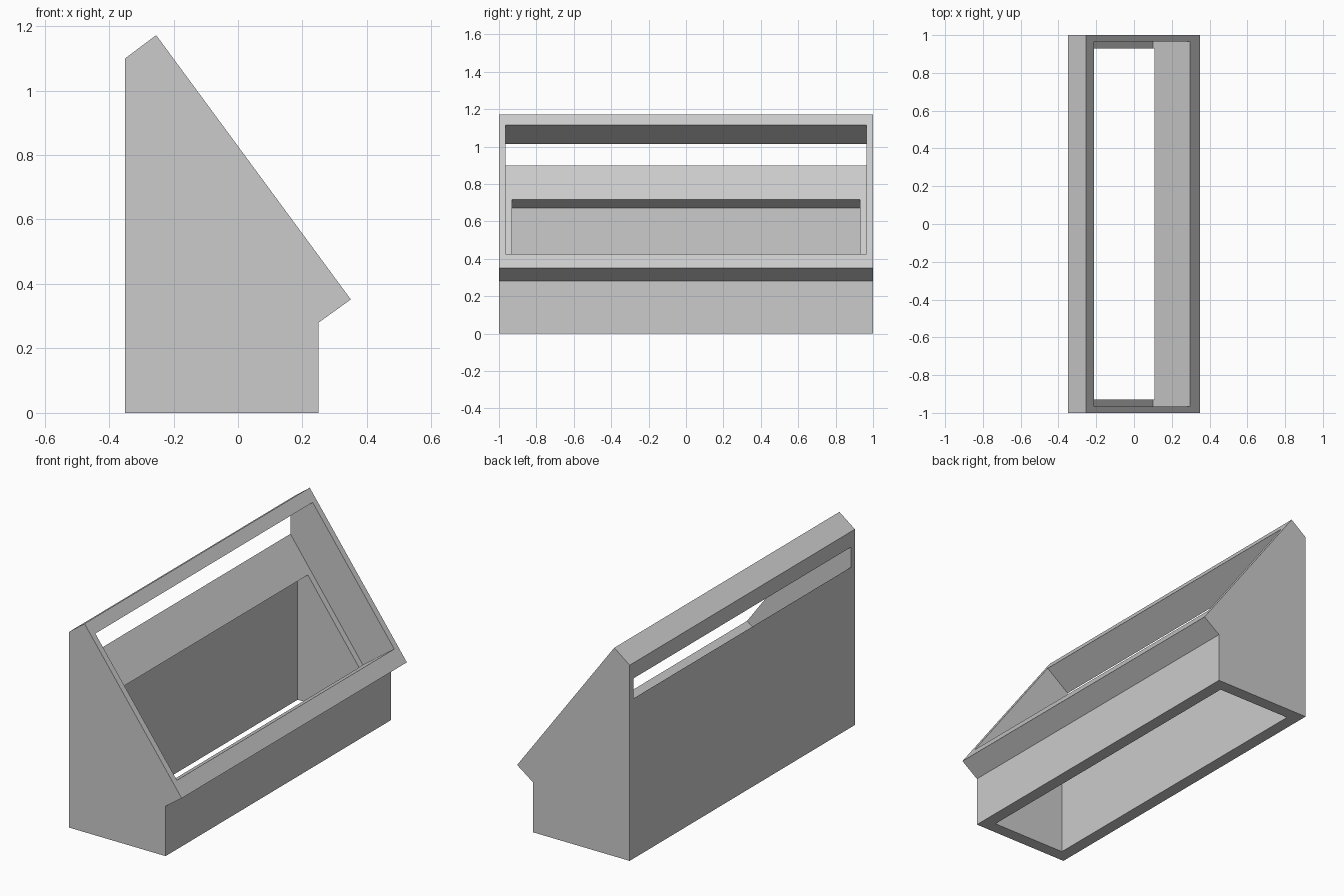
import bpy
import bmesh

cube = bpy.data.objects.get("Cube")
if cube:
    bpy.data.objects.remove(cube, do_unlink=True)

grey = bpy.data.materials.new("plain grey")
grey.use_nodes = True
colour = (0.6, 0.6, 0.6, 1)
grey.diffuse_color = colour
grey.node_tree.nodes["Principled BSDF"].inputs["Base Color"].default_value = colour


def prism(name, profile, half_width):
    """Extrude a side profile (x, z) along y, centred on y = 0."""
    bm = bmesh.new()
    face = bm.faces.new([bm.verts.new((x, -half_width, z)) for x, z in profile])
    extruded = bmesh.ops.extrude_face_region(bm, geom=[face])["geom"]
    moved = [v for v in extruded if isinstance(v, bmesh.types.BMVert)]
    bmesh.ops.translate(bm, verts=moved, vec=(0, 2 * half_width, 0))
    bmesh.ops.recalc_face_normals(bm, faces=bm.faces)
    mesh = bpy.data.meshes.new(name)
    bm.to_mesh(mesh)
    bm.free()
    mesh.materials.append(grey)
    obj = bpy.data.objects.new(name, mesh)
    bpy.context.collection.objects.link(obj)
    return obj


def cut(target, cutter):
    """Subtract the cutter, apply the result and remove the cutter."""
    cutter.hide_render = True
    mod = target.modifiers.new("cut", "BOOLEAN")
    mod.operation = "DIFFERENCE"
    mod.solver = "EXACT"
    mod.object = cutter
    bpy.context.view_layer.objects.active = target
    bpy.ops.object.modifier_apply(modifier=mod.name)
    bpy.data.objects.remove(cutter, do_unlink=True)


# Sloped housing with an overhanging front lip
housing = prism("sloped_housing", [(-0.35, 0), (0.25, 0), (0.25, 0.28),
                                   (0.35, 0.352), (-0.254, 1.172), (-0.35, 1.10)], 1.0)

# Wide pocket square to the slope, breaking out as a slot in the back wall
nx, nz = 0.807, 0.59
low, high = (0.295, 0.425), (-0.21, 1.115)


def along_normal(point, distance):
    return point[0] + nx * distance, point[1] + nz * distance


pocket = prism("pocket_cutter", [along_normal(low, -0.24), along_normal(low, 0.1),
                                 along_normal(high, 0.1), along_normal(high, -0.24)], 0.965)

# Narrower cavity from the pocket floor down through the open base
cavity = prism("cavity_cutter", [(-0.28, -0.1), (0.18, -0.1), (0.18, 0.23), (0.11, 0.27),
                                 (0.10, 0.36), (-0.175, 0.749), (-0.28, 0.672)], 0.93)

cut(housing, pocket)
cut(housing, cavity)
